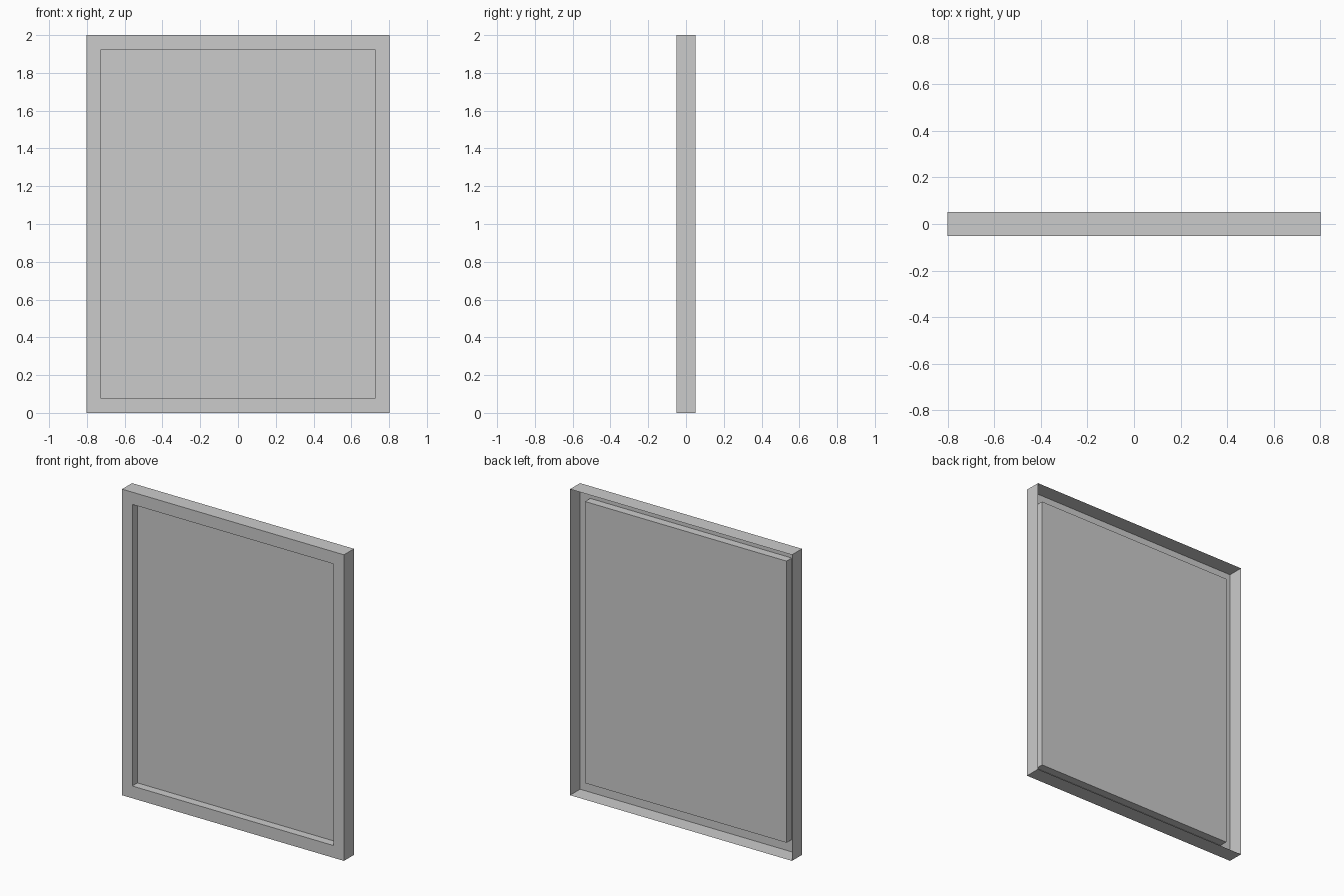
import bpy, bmesh

if "Cube" in bpy.data.objects:
    bpy.data.objects.remove(bpy.data.objects["Cube"])

W, H, D = 0.802, 2.0, 0.0515      # half width, height, half depth
IW, B = 0.728, 0.08               # half width of recess, top/bottom border
PANEL_Y = 0.002                   # depth of the recessed panel


def ring(bm, hw, z0, z1, y):
    return [bm.verts.new((x, y, z)) for x, z in
            ((-hw, z0), (hw, z0), (hw, z1), (-hw, z1))]


def bridge(bm, a, b):
    for i in range(4):
        j = (i + 1) % 4
        bm.faces.new((a[i], a[j], b[j], b[i]))


def finish(bm, name):
    mesh = bpy.data.meshes.new(name)
    bm.to_mesh(mesh)
    bm.free()
    obj = bpy.data.objects.new(name, mesh)
    bpy.context.collection.objects.link(obj)


# Open-backed sheet shell: outer walls, front border, recess walls, panel
bm = bmesh.new()
rings = [ring(bm, W, 0, H, D), ring(bm, W, 0, H, -D),
         ring(bm, IW, B, H - B, -D), ring(bm, IW, B, H - B, PANEL_Y)]
for a, b in zip(rings, rings[1:]):
    bridge(bm, a, b)
bm.faces.new(rings[-1])
bm.normal_update()
finish(bm, "framed_panel")
